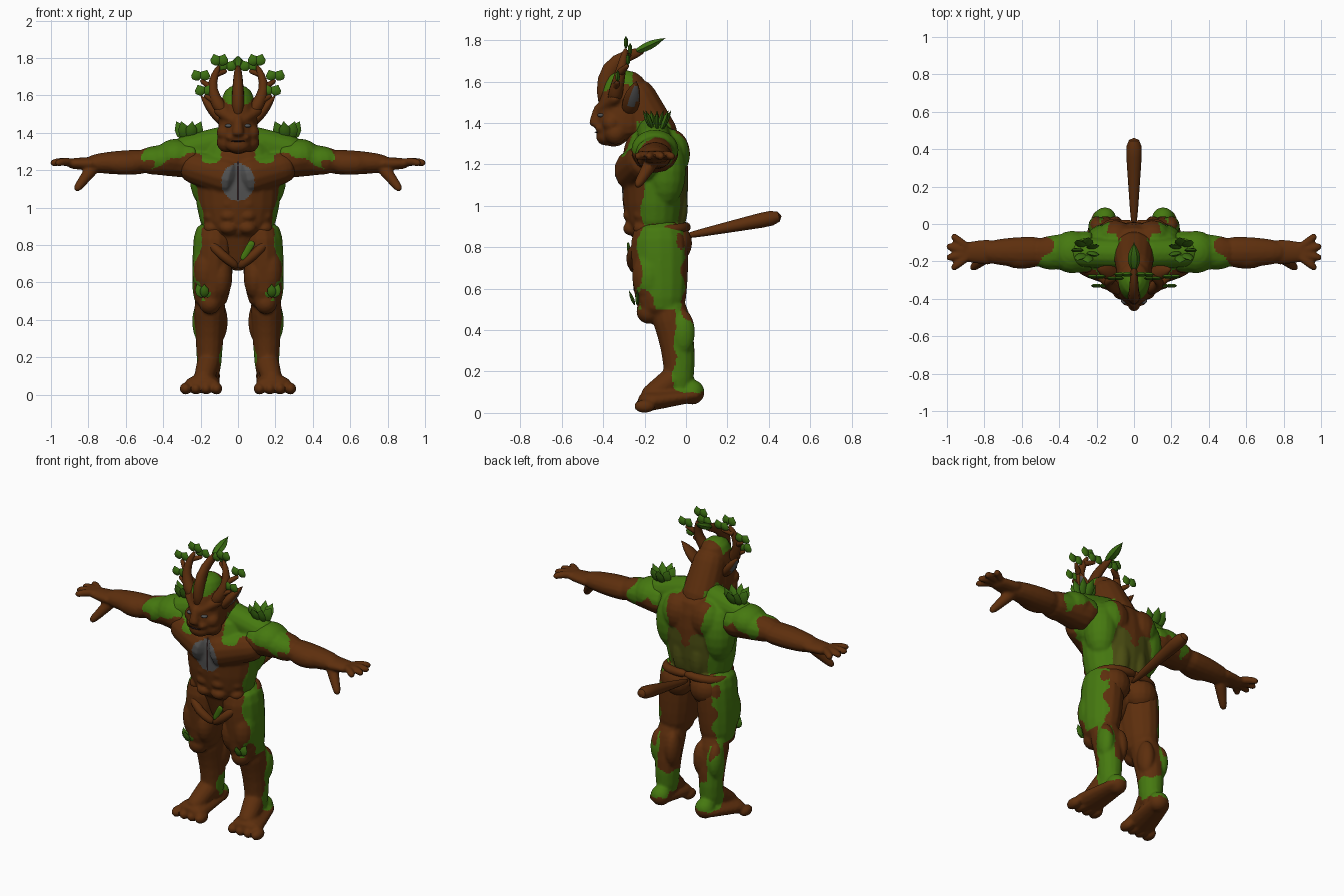
import bpy, bmesh, math
from mathutils import Vector, Matrix, noise

cube = bpy.data.objects.get("Cube")
if cube:
    bpy.data.objects.remove(cube, do_unlink=True)

# Palette
BARK, MOSS, OLIVE, STONE, GROOVE, LEAF = range(6)
palette = {"bark brown": (.11, .028, .004), "moss green": (.06, .19, .005),
           "olive moss": (.07, .075, .006), "stone grey": (.09, .09, .09),
           "dark groove": (.02, .01, .01), "leaf green": (.045, .16, .006)}
materials = []
for label, rgb in palette.items():
    material = bpy.data.materials.new(label)
    material.use_nodes = True
    material.diffuse_color = (*rgb, 1)
    shader = next(node for node in material.node_tree.nodes if node.type == "BSDF_PRINCIPLED")
    shader.inputs["Base Color"].default_value = (*rgb, 1)
    shader.inputs["Roughness"].default_value = .9
    materials.append(material)


def limb(bm, start, end, r_start, r_end, flat=1, bulge=0, bend=(0, 0, 0), sides=14, steps=10):
    """Round-ended tapering limb; flat scales its depth, bend bows it sideways."""
    start, end, bend = Vector(start), Vector(end), Vector(bend)
    along = end - start
    ref = Vector((0, 0, 1)) if abs(along.normalized().y) > .75 else Vector((0, 1, 0))
    rings = []
    for i in range(steps + 1):
        t = (1 - math.cos(math.pi * i / steps)) / 2
        arch = math.sin(math.pi * t)
        centre = start + along * t + bend * arch
        tangent = along + bend * math.pi * math.cos(math.pi * t)
        across = ref.cross(tangent).normalized()
        depth = tangent.normalized().cross(across) * flat
        cap = math.sqrt(max(1 - abs(2 * t - 1) ** 8, 0))
        radius = max((r_start + (r_end - r_start) * t + bulge * arch) * cap, .002)
        ring = []
        for k in range(sides):
            turn = math.tau * k / sides
            offset = across * math.cos(turn) + depth * math.sin(turn)
            ring.append(bm.verts.new(centre + offset * radius))
        rings.append(ring)
    for low, high in zip(rings, rings[1:]):
        for k in range(sides):
            bm.faces.new((low[k - 1], low[k], high[k], high[k - 1]))
    bm.faces.new(rings[0])
    bm.faces.new(rings[-1])


def ball(bm, centre, radius, wide=1, deep=1, tall=1):
    matrix = Matrix.Translation(centre) @ Matrix.Diagonal((wide, deep, tall, 1))
    bmesh.ops.create_uvsphere(bm, u_segments=16, v_segments=10, radius=radius, matrix=matrix)


def sprig(bm, centre, count, spread, height, width=.02):
    """Ring of pointed leaves opening upward."""
    for i in range(count):
        turn = math.tau * i / count
        out = Vector((math.cos(turn), math.sin(turn), 0)) * spread
        base = Vector(centre) + out * .3
        tip = Vector(centre) + out + Vector((0, 0, height))
        limb(bm, base, tip, .01, 0, flat=.4, bulge=width, sides=6, steps=5)


def mirror(bm):
    copied = bmesh.ops.duplicate(bm, geom=bm.verts[:] + bm.edges[:] + bm.faces[:])["geom"]
    for item in copied:
        if isinstance(item, bmesh.types.BMVert):
            item.co.x *= -1


def finish(name, bm, rule, fuse=False, pair=False):
    """Make the object; optionally fuse its volumes and add a mirrored twin."""
    bmesh.ops.recalc_face_normals(bm, faces=bm.faces[:])
    mesh = bpy.data.meshes.new(name)
    bm.to_mesh(mesh)
    bm.free()
    ob = bpy.data.objects.new("left_" + name if pair else name, mesh)
    bpy.context.collection.objects.link(ob)
    if fuse:
        remesh = ob.modifiers.new("fuse", "REMESH")
        remesh.mode, remesh.voxel_size = "VOXEL", .009
        soften = ob.modifiers.new("soften", "SMOOTH")
        soften.iterations = 3
        graph = bpy.context.evaluated_depsgraph_get()
        mesh = bpy.data.meshes.new_from_object(ob.evaluated_get(graph))
        ob.modifiers.clear()
        ob.data = mesh
    mesh.materials.clear()
    for material in materials:
        mesh.materials.append(material)
    for face in mesh.polygons:
        face.use_smooth = True
        face.material_index = rule(face.center, face.normal) if callable(rule) else rule
    mesh.set_sharp_from_angle(angle=math.radians(40))
    if pair:
        twin = mesh.copy()
        twin.transform(Matrix.Scale(-1, 4, (1, 0, 0)))
        twin.flip_normals()
        bpy.context.collection.objects.link(bpy.data.objects.new("right_" + name, twin))


def wobble(point, size=.05):
    return noise.noise(Vector((abs(point.x), point.y, point.z)) * 11) * size


MID = -.15  # depth of the spine and arms


# Torso
def torso_rule(c, n):
    w, x = wobble(c), abs(c.x)
    if c.y < -.22 and n.y < 0:
        if x < .005 and 1.04 < c.z < 1.25:
            return GROOVE
        if math.hypot(x / .09, (c.z - 1.135) / .1) < 1:
            return STONE
    if c.z < .91 + w / 2:
        return BARK
    if c.y < -.05 and x > .09 and c.z > 1.27 + w:
        return MOSS
    if c.y > -.09 and x < .14 + w:
        return BARK if c.z > 1.08 + w + x else OLIVE
    return MOSS if c.y > -.2 + w else BARK


bm = bmesh.new()
limb(bm, (0, -.26, 1.155), (.3, -.19, 1.23), .115, .08, flat=.95)  # chest
ball(bm, (.16, -.1, 1.17), .1, tall=1.8)  # flank
ball(bm, (.1, -.07, 1.25), .1, deep=.9, tall=1.2)  # shoulder blade
ball(bm, (.1, -.06, .82), .1, deep=.9)  # buttock
ball(bm, (.06, -.04, 1), .05, tall=2.5)  # lower back
for row in range(3):
    height = .89 + row * .065
    ball(bm, (.05, -.26, height), .05, deep=.9, tall=.7)
    ball(bm, (.14, -.21, height), .045, tall=.8)
limb(bm, (.02, -.16, 1.37), (.34, MID, 1.29), .08, .08)
mirror(bm)
limb(bm, (0, -.16, .66), (0, MID, .95), .05, .2, flat=.7)
limb(bm, (0, MID, .8), (0, MID, 1.4), .17, .19, flat=.7, bulge=.05, sides=20)
finish("torso", bm, torso_rule, fuse=True)

# Rolled hip band
bm = bmesh.new()
side = (.2, -.13, .88)
limb(bm, (0, -.24, .68), side, .025, .025, bend=(.02, -.07, 0))
limb(bm, side, (-.01, 0, .9), .025, .025, bend=(.05, .04, 0))
finish("hip_band", bm, BARK, pair=True)

# Moss patch hanging below the belly
bm = bmesh.new()
limb(bm, (.02, -.27, .72), (.08, -.28, .82), .015, .02, flat=.4)
finish("belly_moss", bm, MOSS)


# Arms with spread fingers
def arm_rule(c, n):
    w = wobble(c, .08)
    return MOSS if c.x < .46 + w and c.z > 1.3 + w - abs(c.x - .3) * .6 else BARK


bm = bmesh.new()
limb(bm, (.2, MID, 1.26), (.54, MID, 1.25), .11, .065, flat=1.15)
limb(bm, (.46, MID, 1.245), (.82, MID, 1.235), .065, .042, flat=1.25, bulge=.01)
limb(bm, (.75, MID, 1.235), (.91, MID, 1.235), .038, .028, flat=1.9)
ball(bm, (.33, MID, 1.27), .115, tall=.85)
ball(bm, (.44, -.17, 1.25), .075, wide=1.5)
ball(bm, (.6, -.18, 1.235), .06, wide=2)
palm = Vector((.86, MID, 1.235))
for i in range(4):
    turn = (i - 1.5) * .45
    reach = Vector((math.cos(turn), math.sin(turn), 0))
    limb(bm, palm + reach * .02, palm + reach * .147, .024, .019, bend=(0, 0, .01))
limb(bm, (.77, -.16, 1.22), (.87, -.24, 1.09), .038, .02)
finish("arm", bm, arm_rule, fuse=True, pair=True)


# Legs with toed feet
def leg_rule(c, n):
    w = wobble(c, .08)
    if c.z < .11 + w / 2:
        return BARK
    if c.z < .25 + w:
        return MOSS if c.y > w - .07 else BARK
    front = -.2 if c.z > .5 else -.05
    return MOSS if c.x > .165 + w / 2 and front < c.y - w < -.02 + max(.5 - c.z, 0) else BARK


bm = bmesh.new()
limb(bm, (.12, -.13, .93), (.15, -.12, .45), .11, .09, flat=1.25, bulge=.01)
limb(bm, (.15, -.1, .55), (.155, -.04, .07), .09, .06, flat=1.1, bend=(0, .03, 0))
ball(bm, (.175, -.17, .66), .07, deep=1.3, tall=2)  # outer thigh
ball(bm, (.09, -.18, .63), .06, deep=1.3, tall=2)  # inner thigh
ball(bm, (.15, -.18, .49), .06)  # knee
for x in (.1, .2):
    ball(bm, (x, -.015, .39), .045, deep=1.3, tall=2.4)  # calf
ball(bm, (.155, .03, .1), .06)  # heel
limb(bm, (.155, .08, .09), (.2, -.23, .05), .06, .105, flat=.5)
limb(bm, (.155, -.04, .18), (.19, -.2, .06), .065, .05)  # instep
for i in range(4):
    ball(bm, (.115 + i * .055, -.2, .032), .032, deep=1.6)
finish("leg", bm, leg_rule, fuse=True, pair=True)


# Head
def head_rule(c, n):
    w, x = wobble(c), abs(c.x)
    if x < .085 and c.y < -.26 and c.z > 1.54 + x / 2 + w / 2:
        return MOSS
    return MOSS if x > .07 and c.y > -.24 and c.z < 1.44 + w else BARK


bm = bmesh.new()
limb(bm, (0, -.42, 1.45), (.12, -.33, 1.53), .028, .03)  # brow
ball(bm, (.07, -.36, 1.4), .045)  # cheek
ball(bm, (.035, -.41, 1.375), .03, tall=.7)  # upper lip
ball(bm, (.06, -.34, 1.35), .055)  # jaw corner
mirror(bm)
limb(bm, (0, -.31, 1.32), (0, -.29, 1.655), .105, .07, flat=1.2, bulge=.015, sides=18)
limb(bm, (0, -.12, 1.28), (0, -.27, 1.59), .12, .09)
ball(bm, (0, -.35, 1.37), .085)  # jaw
ball(bm, (0, -.39, 1.335), .055, wide=1.2, deep=.8, tall=.8)  # chin
limb(bm, (0, -.42, 1.49), (0, -.44, 1.38), .02, .035)  # nose
finish("head", bm, head_rule, fuse=True)

# Mouth and eyes
bm = bmesh.new()
ball(bm, (0, -.425, 1.355), .04, deep=.4, tall=.1)
finish("mouth", bm, GROOVE)
bm = bmesh.new()
ball(bm, (.05, -.41, 1.437), .02, deep=.9, tall=.5)
finish("eye", bm, STONE, pair=True)

# Ears with grey hollows
bm = bmesh.new()
limb(bm, (.07, -.28, 1.44), (.2, -.24, 1.6), .02, .004, flat=1.5, bulge=.015)
finish("ear", bm, lambda c, n: STONE if n.x > .65 and n.y > -.4 and 1.47 < c.z < 1.57 else BARK,
       pair=True)

# Branch horns, their sprigs of leaves and the tufts on shoulders and knees
horn, leaves = bmesh.new(), bmesh.new()
top = (.1, -.29, 1.76)
limb(horn, (.07, -.35, 1.5), top, .04, .014, bend=(.05, 0, 0))
sprig(leaves, top, 2, .03, .06, .026)
for fork, tip in (((.14, -.32, 1.64), (.2, -.28, 1.68)), ((.12, -.34, 1.57), (.18, -.33, 1.6)),
                  ((.13, -.3, 1.71), (.06, -.27, 1.73))):
    limb(horn, fork, tip, .02, .01)
    sprig(leaves, tip, 2, .035, .055, .026)
sprig(leaves, (.26, -.14, 1.36), 7, .07, .1, .028)
sprig(leaves, (.18, -.235, .52), 4, .04, .07)
mirror(leaves)
limb(leaves, (0, -.25, 1.74), (0, -.1, 1.81), .015, 0, flat=.7, bulge=.025, sides=6)
finish("horn", horn, BARK, pair=True)
finish("leaves", leaves, LEAF)

# Central crest horn
bm = bmesh.new()
limb(bm, (0, -.37, 1.47), (0, -.2, 1.75), .04, .016, flat=1.4, bend=(0, -.08, .05))
finish("crest_horn", bm, BARK)

# Club tail
bm = bmesh.new()
limb(bm, (0, -.02, .85), (0, .46, .95), .015, .048, flat=.9)
finish("tail", bm, BARK)
